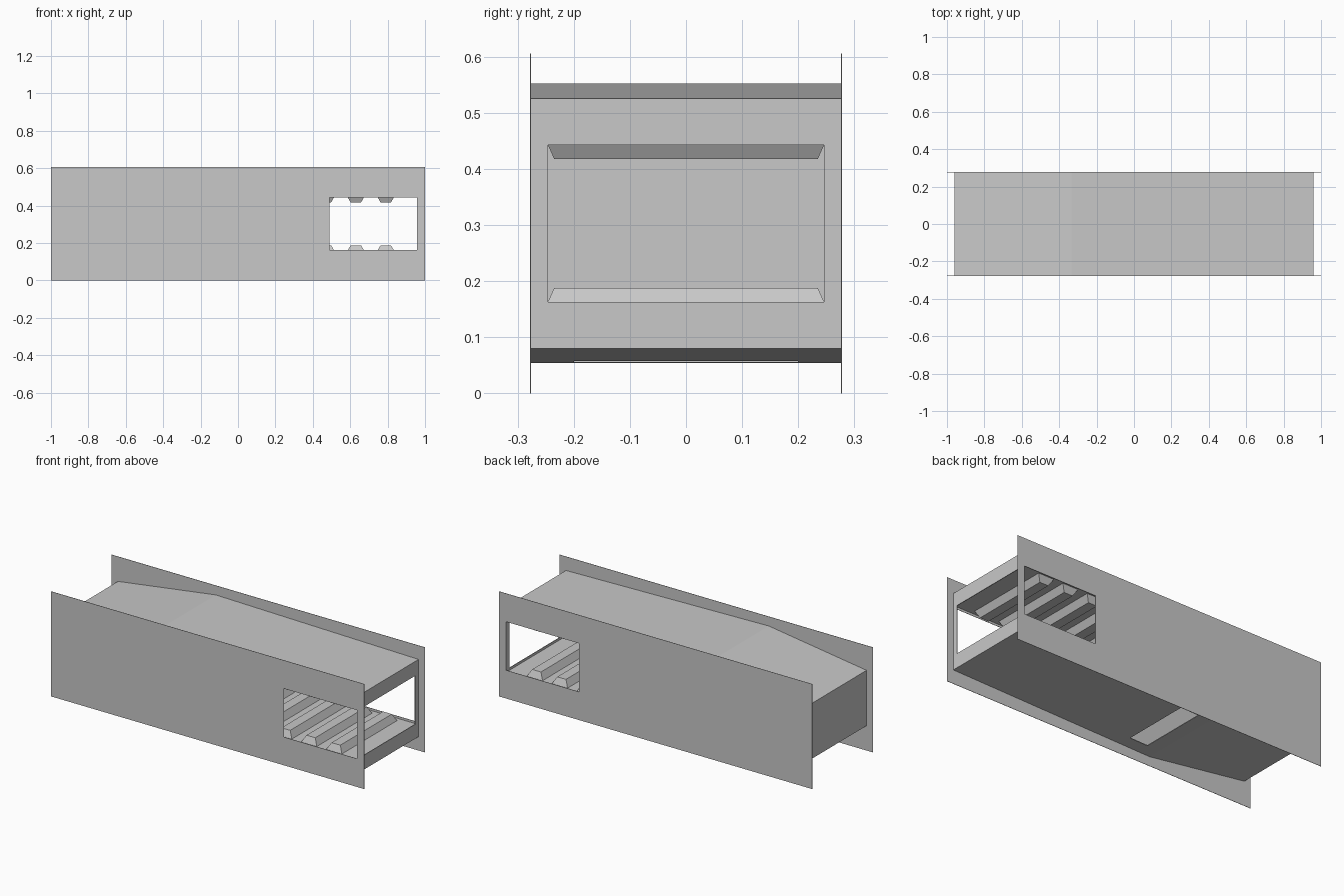
import bpy
import bmesh

cube = bpy.data.objects.get("Cube")
if cube:
    bpy.data.objects.remove(cube, do_unlink=True)

grey = bpy.data.materials.new("plain_grey")
grey.use_nodes = True
grey.diffuse_color = (0.58, 0.58, 0.58, 1)
grey.node_tree.nodes["Principled BSDF"].inputs["Base Color"].default_value = grey.diffuse_color

HEIGHT = 0.606
HALF_Y = 0.277
SHEET = 0.004
LOW, HIGH = 0.163, 0.443      # sill and head of the openings


def finish(name, bm):
    bmesh.ops.recalc_face_normals(bm, faces=bm.faces[:])
    mesh = bpy.data.meshes.new(name)
    bm.to_mesh(mesh)
    bm.free()
    mesh.materials.append(grey)
    obj = bpy.data.objects.new(name, mesh)
    bpy.context.collection.objects.link(obj)
    return obj


def prism(name, profile, y0, y1):
    """Extrude an (x, z) outline along y."""
    bm = bmesh.new()
    face = bm.faces.new([bm.verts.new((x, y0, z)) for x, z in profile])
    out = bmesh.ops.extrude_face_region(bm, geom=[face])
    for v in out["geom"]:
        if isinstance(v, bmesh.types.BMVert):
            v.co.y = y1
    return finish(name, bm)


def box(name, x0, x1, y0, y1, z0, z1):
    return prism(name, [(x0, z0), (x1, z0), (x1, z1), (x0, z1)], y0, y1)


def cut(obj, *limits):
    """Cut a box-shaped opening and drop the cutter."""
    cutter = box("cutter", *limits)
    cutter.hide_render = True
    mod = obj.modifiers.new("opening", 'BOOLEAN')
    mod.operation = 'DIFFERENCE'
    mod.solver = 'EXACT'
    mod.object = cutter
    bpy.context.view_layer.objects.active = obj
    bpy.ops.object.modifier_apply(modifier=mod.name)
    bpy.data.objects.remove(cutter, do_unlink=True)


def flip(z, up):
    return z if up else HEIGHT - z


# Side plates, each of two abutting panels with a window near one end
SEAM = 0.213
for side, y in (("right", -HALF_Y), ("left", HALF_Y)):
    y0, y1 = y - SHEET / 4, y + SHEET / 4
    box(side + "_long_panel", -1, SEAM, y0, y1, 0, HEIGHT)
    panel = box(side + "_window_panel", SEAM, 1, y0, y1, 0, HEIGHT)
    cut(panel, 0.488, 0.956, y - 0.05, y + 0.05, LOW, HIGH)

# Roof and underside, folded toward the closed end
ROOF = [(-0.96, 0.463), (-0.335, 0.552), (0.96, 0.526)]
IN_Y = HALF_Y - SHEET / 4
for name, up in (("roof", True), ("underside", False)):
    outline = ROOF + [(x, z - SHEET) for x, z in reversed(ROOF)]
    sheet = prism(name, [(x, flip(z, up)) for x, z in outline], -IN_Y, IN_Y)
    if not up:
        cut(sheet, -0.256, -0.142, -0.2, 0.2, 0, 0.12)

# End walls and inner bulkhead
box("closed_end", -0.96, -0.955, -IN_Y, IN_Y, 0.145, 0.461)
box("bulkhead", -0.075, -0.07, -IN_Y, IN_Y, 0.065, 0.541)
frame = box("open_end_frame", 0.956, 0.96, -IN_Y, IN_Y, 0.082, 0.524)
cut(frame, 0.9, 1, -0.246, 0.246, LOW, HIGH)

# Chamber floor and ceiling with tapered cross ribs
BASE, TOP = 0.15, 0.188
for name, up in (("floor", True), ("ceiling", False)):
    z0, z1 = sorted((flip(BASE - SHEET, up), flip(BASE, up)))
    box("chamber_" + name, -0.07, 0.956, -IN_Y, IN_Y, z0, z1)
    for i in range(6):
        x = 0.79 - 0.16 * i
        bm = bmesh.new()
        rings = []
        for half_x, half_y, z in ((0.05, 0.252, BASE), (0.028, 0.235, TOP)):
            rings.append([bm.verts.new((x + sx * half_x, sy * half_y, flip(z, up)))
                          for sx, sy in ((-1, -1), (1, -1), (1, 1), (-1, 1))])
        for ring in rings:
            bm.faces.new(ring)
        for a in range(4):
            b = (a + 1) % 4
            bm.faces.new((rings[0][a], rings[0][b], rings[1][b], rings[1][a]))
        finish(f"{name}_rib_{i + 1}", bm)
